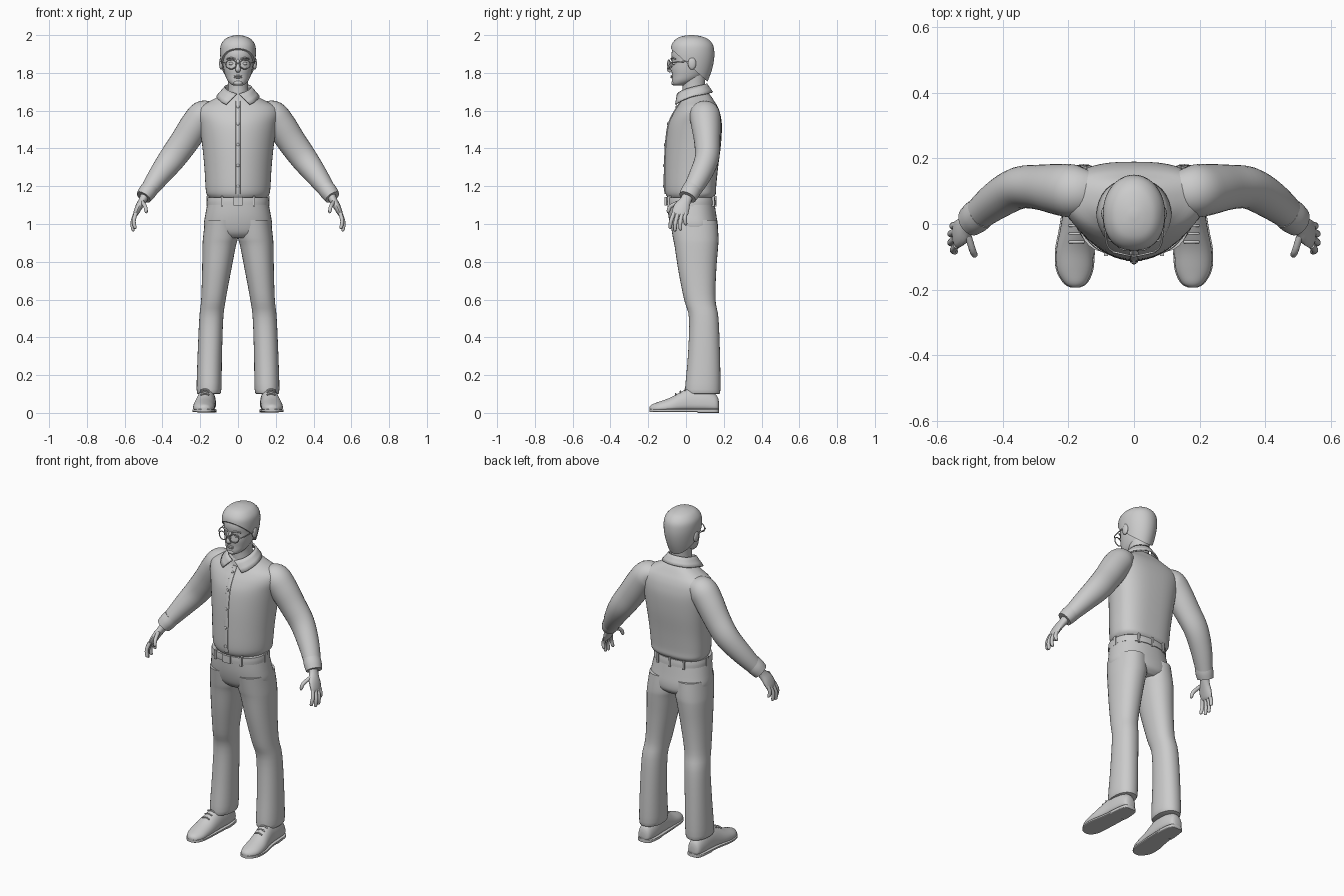
import bpy, bmesh, math
from mathutils import Vector

cube = bpy.data.objects.get("Cube")
if cube:
    bpy.data.objects.remove(cube)

GREY = (0.6, 0.6, 0.6, 1)
mat = bpy.data.materials.new("plain_grey")
mat.use_nodes = True
mat.diffuse_color = GREY
mat.node_tree.nodes["Principled BSDF"].inputs["Base Color"].default_value = GREY
SIDES = (("left", 1), ("right", -1))


def finish(name, bm, angle=45):
    bmesh.ops.recalc_face_normals(bm, faces=bm.faces)
    me = bpy.data.meshes.new(name)
    bm.to_mesh(me)
    bm.free()
    me.materials.append(mat)
    me.shade_smooth()
    me.set_sharp_from_angle(angle=math.radians(angle))
    ob = bpy.data.objects.new(name, me)
    bpy.context.collection.objects.link(ob)
    return ob


def spline(rows, steps):
    """Smooth interpolation through rows of numbers."""
    out = []
    for i in range(len(rows) - 1):
        a, b, c, d = rows[max(i - 1, 0)], rows[i], rows[i + 1], rows[min(i + 2, len(rows) - 1)]
        for s in range(steps):
            t = s / steps
            out.append([q + t * (r - p) / 2 + t * t * (p - 2.5 * q + 2 * r - w / 2)
                        + t ** 3 * (1.5 * (q - r) + (w - p) / 2) for p, q, r, w in zip(a, b, c, d)])
    return out + [list(rows[-1])]


def skin(rings, capped=True):
    bm = bmesh.new()
    loops = [[bm.verts.new(p) for p in ring] for ring in rings]
    n = len(loops[0])
    for a, b in zip(loops, loops[1:]):
        for i in range(n if capped else n - 1):
            j = (i + 1) % n
            bm.faces.new((a[i], a[j], b[j], b[i]))
    if capped:
        bm.faces.new(loops[0])
        bm.faces.new(loops[-1])
    return bm


def power(v, e):
    return math.copysign(abs(v) ** (2 / e), v)


def loft(rows, axis="z", k=0.5, low=2, high=2, side=1, steps=4, n=32):
    """Rows: position on axis, centre x, half width, low edge, high edge."""
    rings = []
    for pos, cx, r, lo, hi in spline(rows, steps):
        mid, ring = lo + (hi - lo) * k, []
        for i in range(n):
            a = math.tau * i / n
            e = high if math.sin(a) > 0 else low
            u = side * (cx + r * power(math.cos(a), e))
            v = mid + power(math.sin(a), e) * (hi - mid if math.sin(a) > 0 else mid - lo)
            ring.append((u, v, pos) if axis == "z" else (u, pos, v))
        rings.append(ring)
    return skin(rings)


def tube(rows, side=1, steps=4, n=16, ref=(0, 1, 0)):
    """Rows: x, y, z, radius toward ref, radius across it."""
    path = spline(rows, steps)
    rings = []
    for i, (x, y, z, ra, rb) in enumerate(path):
        t = (Vector(path[min(i + 1, len(path) - 1)][:3]) - Vector(path[max(i - 1, 0)][:3])).normalized()
        a = (Vector(ref) - t * t.dot(Vector(ref))).normalized()
        b = t.cross(a)
        ring = []
        for s in range(n):
            w = math.tau * s / n
            p = Vector((x, y, z)) + a * ra * math.cos(w) + b * rb * math.sin(w)
            ring.append((p.x * side, p.y, p.z))
        rings.append(ring)
    return skin(rings)


def ball(name, loc, size):
    bm = bmesh.new()
    bmesh.ops.create_uvsphere(bm, u_segments=16, v_segments=10, radius=1)
    bmesh.ops.scale(bm, vec=size, verts=bm.verts)
    bmesh.ops.translate(bm, vec=loc, verts=bm.verts)
    return finish(name, bm)


def box(name, loc, size):
    bm = bmesh.new()
    bmesh.ops.create_cube(bm, size=1)
    bmesh.ops.scale(bm, vec=size, verts=bm.verts)
    bmesh.ops.translate(bm, vec=loc, verts=bm.verts)
    return finish(name, bm, 30)


# Shirt body
shirt = [(1.14, 0, .153, -.097, .146), (1.16, 0, .167, -.108, .158), (1.2, 0, .172, -.113, .16),
         (1.3, 0, .178, -.112, .17), (1.42, 0, .19, -.107, .185), (1.52, 0, .205, -.094, .19),
         (1.58, 0, .218, -.07, .182), (1.62, 0, .205, -.045, .168), (1.65, 0, .15, -.027, .15),
         (1.68, 0, .092, -.02, .13), (1.7, 0, .062, -.01, .11)]
finish("shirt_body", loft(shirt, k=.58, low=1.9, high=2.7, n=48))

# Button placket and buttons
finish("placket", loft([(z, 0, .013, f - .005, f + .015) for z, _, _, f, _ in shirt[1:-2]],
                       low=5, high=5, n=16))
rows = spline(shirt, 8)
for i, z in enumerate((1.2, 1.31, 1.42, 1.53, 1.62)):
    front = min(rows, key=lambda r: abs(r[0] - z))[3]
    ball(f"button_{i + 1}", (0, front - .006, z), (.008, .004, .008))

# Collar: top and bottom edge of one half, mirrored round the neck
half = [(.006, -.045, 1.688, .062, -.054, 1.632), (.05, -.02, 1.705, .09, -.035, 1.647),
        (.068, .03, 1.722, .112, .03, 1.674), (.055, .085, 1.735, .082, .105, 1.688),
        (0, .108, 1.742, 0, .14, 1.697)]
mirror = [(-a, b, c, -d, e, f) for a, b, c, d, e, f in reversed(half[:-1])]
strip = [[Vector(r[:3]).lerp(Vector(r[3:]), t / 3) for t in range(4)] for r in spline(half + mirror, 4)]
collar = finish("collar", skin(strip, False))
solid = collar.modifiers.new("thickness", "SOLIDIFY")
solid.thickness = .008
solid.offset = 0

# Trousers
hips = [(1.13, 0, .157, -.1, .148), (1.05, 0, .173, -.094, .16), (.99, 0, .18, -.082, .169),
        (.95, 0, .158, -.066, .165), (.925, 0, .1, -.04, .14)]
finish("trouser_hips", loft(hips, low=2.3, high=2.3, n=40))
leg = [(1.02, .0, .174, -.085, .165), (.93, .0, .185, -.07, .172), (.88, .012, .188, -.06, .17),
       (.75, .037, .19, -.04, .16), (.6, .065, .195, -.01, .156), (.5, .078, .205, .016, .172),
       (.3, .085, .214, .01, .18), (.125, .088, .219, -.005, .182), (.1, .1, .21, .003, .174)]
leg = [(z, (a + b) / 2, (b - a) / 2, f, r) for z, a, b, f, r in leg]

# Belt with buckle and loops
finish("belt", loft([(1.1, 0, .164, -.104, .157), (1.12, 0, .164, -.105, .156),
                     (1.14, 0, .161, -.104, .153)], low=2.3, high=2.3, n=40), 35)
box("buckle", (0, -.107, 1.12), (.05, .012, .044))
for name, s in SIDES:
    for part, x, y in (("front", .085, -.087), ("side", .16, .03), ("back", .085, .14)):
        box(f"{part}_belt_loop_{name}", (s * x, y, 1.12), (.012, .022, .055))
box("back_belt_loop_middle", (0, .154, 1.12), (.012, .014, .055))

# Limb tables
sleeve = [(.13, .1, 1.6, .06, .05), (.18, .1, 1.58, .08, .077), (.225, .105, 1.525, .078, .08),
          (.285, .112, 1.435, .069, .076), (.35, .11, 1.345, .064, .071), (.42, .072, 1.252, .058, .058),
          (.485, .02, 1.16, .046, .042)]
cuff = [(.464, .036, 1.192, .05, .046), (.482, .022, 1.167, .051, .047), (.5, .008, 1.142, .047, .042)]
palm = [(.488, .015, 1.16, .03, .025), (.505, -.002, 1.125, .03, .021), (.525, -.022, 1.09, .042, .019),
        (.541, -.032, 1.055, .042, .014), (.545, -.034, 1.042, .03, .008)]
fingers = {"index": ((.541, -.064, 1.058), (.546, -.086, .975)),
           "middle": ((.545, -.044, 1.052), (.557, -.06, .962)),
           "ring": ((.545, -.022, 1.052), (.557, -.03, .966)),
           "little": ((.54, -.002, 1.06), (.55, -.002, .995)),
           "thumb": ((.508, -.03, 1.118), (.484, -.1, 1.062))}
shoe = [(.174, .165, .018, .02, .06), (.16, .165, .038, .012, .095), (.1, .165, .048, .01, .13),
        (.03, .168, .05, .01, .135), (-.02, .173, .053, .01, .115), (-.08, .18, .057, .01, .082),
        (-.14, .181, .053, .01, .06), (-.18, .179, .033, .012, .045), (-.193, .179, .012, .016, .032)]

for name, s in SIDES:
    finish(f"trouser_leg_{name}", loft(leg, low=2.2, high=2.2, side=s))
    finish(f"sleeve_{name}", tube(sleeve, s, n=28))
    finish(f"cuff_{name}", tube(cuff, s, n=28), 35)
    finish(f"palm_{name}", tube(palm, s))
    for label, (a, b) in fingers.items():
        a, b = Vector(a), Vector(b)
        bend = Vector((.008, -.004, 0)) if label != "thumb" else Vector((-.004, -.016, .004))
        path = [(*a, .011, .011), (*(a.lerp(b, .5) + bend), .0105, .0105),
                (*a.lerp(b, .92), .009, .009), (*b, .004, .004)]
        finish(f"{label}_finger_{name}" if label != "thumb" else f"thumb_{name}", tube(path, s, n=10))
    # Shoe upper, sole, heel and laces
    finish(f"shoe_{name}", loft(shoe, "y", k=.3, low=2.6, side=s))
    finish(f"sole_{name}", loft([(y, x, r + .004, .004, .02) for y, x, r, _, _ in shoe],
                                "y", low=6, high=6, side=s), 35)
    finish(f"heel_{name}", loft([(y, x, r + .004, 0, .018) for y, x, r, _, _ in shoe[:3]]
                                + [(.06, .167, .052, 0, .018)], "y", low=6, high=6, side=s), 35)
    for i, (y, z) in enumerate(((-.005, .122), (-.03, .112), (-.055, .099))):
        finish(f"lace_{i + 1}_{name}", tube([(.152, y, z - .004, .004, .004), (.175, y, z + .003, .004, .004),
                                             (.198, y, z - .004, .004, .004)], s, n=8))

# Neck and head
finish("neck", loft([(1.62, 0, .06, -.02, .11), (1.7, 0, .054, -.018, .1),
                     (1.74, 0, .053, -.02, .1), (1.79, 0, .056, -.03, .105)]))
head = [(1.732, 0, .022, -.062, -.01), (1.742, 0, .04, -.072, .02), (1.76, 0, .056, -.074, .06),
        (1.785, 0, .067, -.074, .095), (1.82, 0, .076, -.077, .118), (1.86, 0, .082, -.073, .13),
        (1.9, 0, .084, -.077, .135), (1.94, 0, .08, -.066, .13), (1.97, 0, .06, -.04, .1),
        (1.985, 0, .03, 0, .07)]
finish("head", loft(head, low=2.2))

# Hair, trimmed along a slanting hairline
hair = [(1.73, 0, .066, -.07, .104), (1.8, 0, .081, -.078, .132), (1.86, 0, .091, -.081, .147),
        (1.91, 0, .095, -.082, .15), (1.95, 0, .09, -.076, .142), (1.98, 0, .068, -.052, .115),
        (1.994, 0, .038, -.02, .078), (2.0, 0, .01, .02, .04)]
bm = loft(hair, low=2.3, n=40)
cut = bmesh.ops.bisect_plane(bm, geom=bm.verts[:] + bm.edges[:] + bm.faces[:], plane_co=(0, -.08, 1.928),
                             plane_no=(0, .175, .195), clear_inner=True)
bmesh.ops.edgeloop_fill(bm, edges=[e for e in cut["geom_cut"] if isinstance(e, bmesh.types.BMEdge)])
finish("hair", bm)

# Face
finish("nose", tube([(0, -.068, 1.868, .009, .008), (0, -.083, 1.84, .009, .009),
                     (0, -.09, 1.818, .011, .014), (0, -.08, 1.806, .006, .01)]))
for part, z, h in (("upper", 1.784, .004), ("lower", 1.776, .005)):
    ball(f"{part}_lip", (0, -.074, z), (.022, .008, h))
ball("chin", (0, -.064, 1.747), (.024, .014, .014))
for name, s in SIDES:
    ball(f"eye_{name}", (s * .035, -.062, 1.849), (.014, .009, .008))
    finish(f"eyebrow_{name}", tube([(.014, -.078, 1.873, .004, .004), (.036, -.074, 1.88, .005, .004),
                                    (.06, -.056, 1.873, .003, .003)], s, n=8))
    ball(f"ear_{name}", (s * .089, .032, 1.85), (.011, .022, .033))
    # Glasses rim and temple arm
    rim = [(s * (.037 + .028 * math.cos(a)), -.091 + .006 * math.cos(a), 1.845 + .024 * math.sin(a), .003, .003)
           for a in (math.tau * i / 20 for i in range(21))]
    finish(f"glasses_rim_{name}", tube(rim, steps=1, n=8))
    finish(f"glasses_arm_{name}", tube([(.064, -.084, 1.853, .003, .003), (.083, -.06, 1.856, .003, .003),
                                        (.093, .03, 1.862, .003, .003)], s, n=8, ref=(0, 0, 1)))
finish("glasses_bridge", tube([(-.011, -.096, 1.85, .003, .003), (0, -.098, 1.853, .003, .003),
                               (.011, -.096, 1.85, .003, .003)], n=8))
